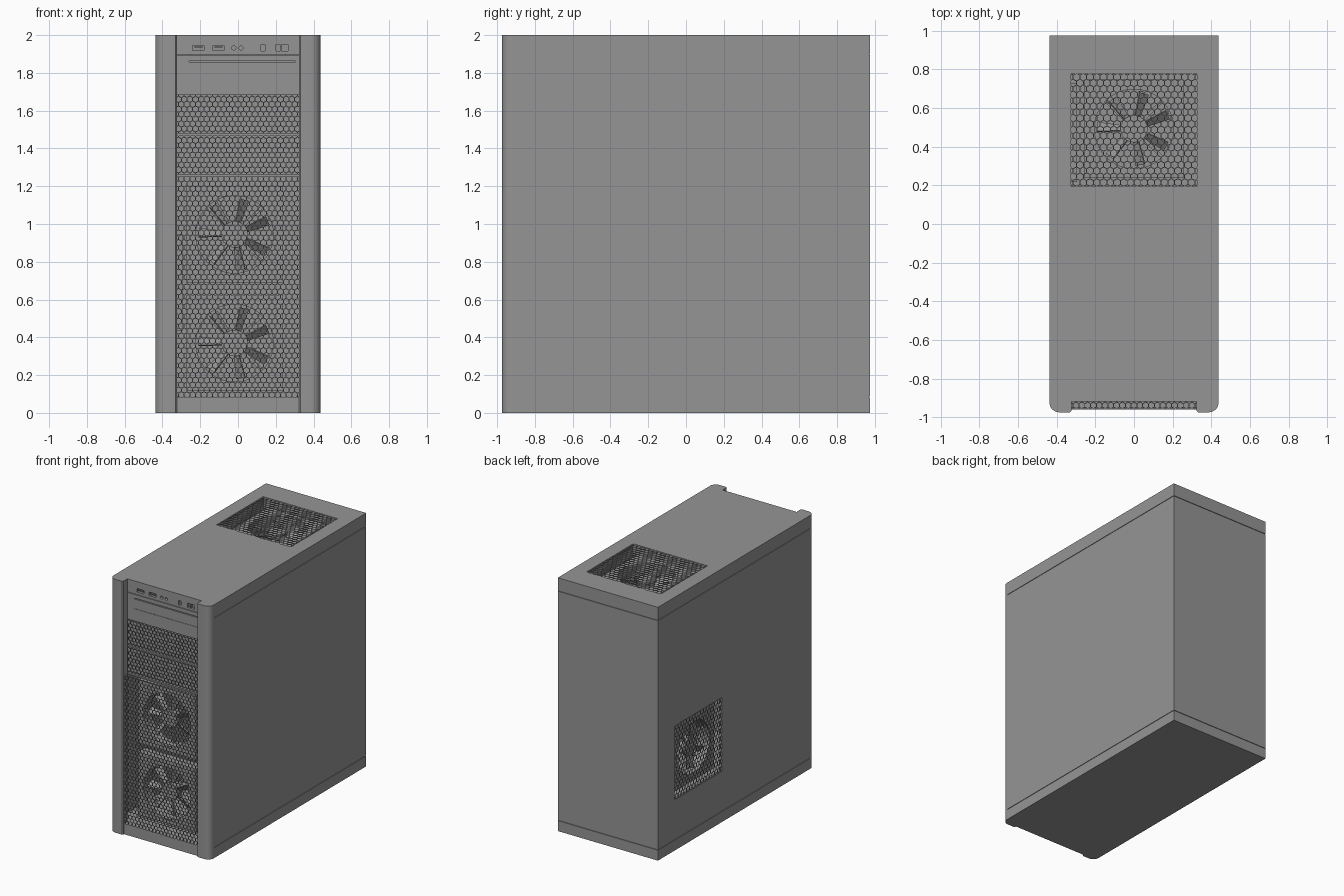
import bpy, bmesh, math
from mathutils import Matrix, Vector

if "Cube" in bpy.data.objects:
    bpy.data.objects.remove(bpy.data.objects["Cube"])

X, Y = 0.4375, 0.975        # half width and half depth of the case
IN = 0.323                  # half width of the recessed front
FRONT_Y = -0.918
R90 = math.pi / 2
FACE_FRONT, FACE_LEFT, FACE_TOP = (R90, 0, 0), (R90, 0, -R90), (0, 0, 0)

dark = bpy.data.materials.new("dark_grey")
dark.diffuse_color = (0.30, 0.30, 0.30, 1)
dark.use_nodes = True
dark.node_tree.nodes["Principled BSDF"].inputs["Base Color"].default_value = dark.diffuse_color


def finish(name, bm, loc=(0, 0, 0), rot=(0, 0, 0), smooth=False):
    bmesh.ops.recalc_face_normals(bm, faces=bm.faces)
    me = bpy.data.meshes.new(name)
    bm.to_mesh(me)
    bm.free()
    me.materials.append(dark)
    ob = bpy.data.objects.new(name, me)
    bpy.context.collection.objects.link(ob)
    ob.location, ob.rotation_euler = loc, rot
    if smooth:
        bpy.context.view_layer.objects.active = ob
        ob.select_set(True)
        bpy.ops.object.shade_smooth_by_angle()
        ob.select_set(False)
    return ob


def add_box(bm, x0, x1, y0, y1, z0, z1, m=Matrix()):
    s = Matrix.Diagonal((x1 - x0, y1 - y0, z1 - z0, 1))
    t = Matrix.Translation(((x0 + x1) / 2, (y0 + y1) / 2, (z0 + z1) / 2))
    bmesh.ops.create_cube(bm, size=1, matrix=m @ t @ s)


def box(name, *ext):
    bm = bmesh.new()
    add_box(bm, *ext)
    return finish(name, bm)


def prism(name, pts, z0, z1, smooth=False):
    bm = bmesh.new()
    f = bm.faces.new([bm.verts.new((x, y, z0)) for x, y in pts])
    ext = bmesh.ops.extrude_face_region(bm, geom=[f], use_keep_orig=True)
    vs = [v for v in ext["geom"] if isinstance(v, bmesh.types.BMVert)]
    bmesh.ops.translate(bm, verts=vs, vec=(0, 0, z1 - z0))
    return finish(name, bm, smooth=smooth)


def cut(ob, cutter):
    mod = ob.modifiers.new("cut", "BOOLEAN")
    mod.operation, mod.object, mod.solver = "DIFFERENCE", cutter, "EXACT"
    cutter.hide_render = True
    cutter.hide_set(True)


def u_wall(name, inset, thick, z0, z1):
    a, b = X - inset, X - inset - thick
    c, d = Y - inset, Y - inset - thick
    f = FRONT_Y
    return prism(name, [(-a, f), (-a, c), (a, c), (a, f), (b, f), (b, d), (-b, d), (-b, f)], z0, z1)


def hex_mesh(name, w, h, pitch, loc, rot, wall=0.005, depth=0.004):
    """Sheet of hexagonal holes, w by h, trimmed to a rectangle."""
    bm = bmesh.new()
    r, step = pitch / math.sqrt(3), pitch * math.sqrt(3) / 2
    k = 1 - wall / pitch
    dirs = [(math.cos(R90 + i * math.pi / 3), math.sin(R90 + i * math.pi / 3)) for i in range(6)]
    nr, nc = int(h / 2 / step) + 2, int(w / 2 / pitch) + 2
    for j in range(-nr, nr + 1):
        for i in range(-nc, nc + 1):
            cx, cy = (i + 0.5 * (j % 2)) * pitch, j * step
            o = [bm.verts.new((cx + r * a, cy + r * b, 0)) for a, b in dirs]
            n = [bm.verts.new((cx + r * k * a, cy + r * k * b, 0)) for a, b in dirs]
            for q in range(6):
                p = (q + 1) % 6
                bm.faces.new((o[q], o[p], n[p], n[q]))
    bmesh.ops.remove_doubles(bm, verts=bm.verts, dist=pitch * 0.01)
    for no, d in (((1, 0, 0), w), ((-1, 0, 0), w), ((0, 1, 0), h), ((0, -1, 0), h)):
        bmesh.ops.bisect_plane(bm, geom=bm.verts[:] + bm.edges[:] + bm.faces[:], dist=1e-6,
                               plane_co=Vector(no) * d / 2, plane_no=no, clear_outer=True)
    ob = finish(name, bm, loc, rot)
    mod = ob.modifiers.new("thickness", "SOLIDIFY")
    mod.thickness, mod.offset = depth, 0
    return ob


def fan(name, loc, rot, half=0.255, r=0.205, depth=0.10):
    """Square frame with a round opening, hub, struts and seven pitched blades."""
    bm = bmesh.new()
    rows = []
    n = 48
    for i in range(n):
        c, s = math.cos(2 * math.pi * i / n), math.sin(2 * math.pi * i / n)
        k = half / max(abs(c), abs(s))
        rows.append([bm.verts.new(p) for p in ((c * r, s * r, 0), (c * k, s * k, 0),
                                               (c * k, s * k, -depth), (c * r, s * r, -depth))])
    for i in range(n):
        a, b = rows[i], rows[(i + 1) % n]
        for q in range(4):
            p = (q + 1) % 4
            bm.faces.new((a[q], a[p], b[p], b[q]))
    bmesh.ops.create_cone(bm, cap_ends=True, segments=32, radius1=0.07, radius2=0.07, depth=0.06,
                          matrix=Matrix.Translation((0, 0, -0.06)))
    for i in range(4):
        add_box(bm, 0.05, r + 0.01, -0.008, 0.008, -depth, -depth + 0.012,
                Matrix.Rotation(math.pi / 4 + i * R90, 4, "Z"))
    for i in range(7):
        start = len(bm.verts)
        m = Matrix.Rotation(math.radians(-80 + i * 360 / 7), 4, "Z") @ \
            Matrix.Translation((0, 0, -0.05)) @ Matrix.Rotation(math.radians(38), 4, "X")
        add_box(bm, 0.055, 0.19, -0.03, 0.03, -0.004, 0.004)
        bm.verts.ensure_lookup_table()
        for v in bm.verts[start:]:
            if v.co.x < 0.1:
                v.co.y *= 0.55
            v.co = m @ v.co
    return finish(name, bm, loc, rot, smooth=True)


# Side and back walls: outer panels over an inset liner that shows as the seam lines
outer = u_wall("side_and_back_panels", 0, 0.015, 0.086, 1.894)
liner = u_wall("inner_liner", 0.006, 0.02, 0.05, 1.93)
side_hole = box("side_window_cutter", -0.6, -0.3, 0.175, 0.77, 0.40, 0.985)
cut(outer, side_hole)
cut(liner, side_hole)

# Bottom and top caps
box("base_cap", -X, X, FRONT_Y, Y, 0, 0.082)
top = box("top_cap", -X, X, FRONT_Y, Y, 1.898, 2)

# Cutters: top vent and the front ports
bm = bmesh.new()
add_box(bm, -0.325, 0.325, 0.195, 0.78, 1.8, 2.1)
ports = [(-0.21, 0.06, 0.028), (-0.103, 0.06, 0.028), (0.132, 0.022, 0.034), (0.212, 0.022, 0.034), (0.248, 0.034, 0.034)]
for x, w, h in ports:
    add_box(bm, x - w / 2, x + w / 2, FRONT_Y - 0.05, FRONT_Y + 0.02, 1.932 - h / 2, 1.932 + h / 2)
for x in (-0.022, 0.016):
    bmesh.ops.create_cone(bm, cap_ends=True, segments=20, radius1=0.011, radius2=0.011, depth=0.06,
                          matrix=Matrix.Translation((x, FRONT_Y, 1.932)) @ Matrix.Rotation(R90, 4, "X"))
cut(top, finish("top_cap_cutter", bm))
for i, (x, w, h) in enumerate(ports[:2]):
    box(f"usb_tongue_{i + 1}", x - w * 0.35, x + w * 0.35, FRONT_Y + 0.002, FRONT_Y + 0.025, 1.932, 1.939)

# Front columns with a rounded outer corner
for side, tag in ((-1, "left"), (1, "right")):
    rad = 0.05
    arc = [(X - rad + rad * math.cos(a), -Y + rad - rad * math.sin(a))
           for a in (R90 * i / 8 for i in range(9))]
    pts = [(IN, FRONT_Y + 0.001), (X, FRONT_Y + 0.001)] + arc + [(IN + 0.008, -Y), (IN, -Y + 0.008)]
    prism(f"front_column_{tag}", [(side * x, y) for x, y in pts], 0, 2, smooth=True)

# Front drive cover with two slots, and the lip under the front grille
box("front_lip", -IN, IN, -0.96, FRONT_Y + 0.01, 0, 0.082)
cover = box("drive_cover", -IN, IN, FRONT_Y, FRONT_Y + 0.03, 1.685, 1.894)
bm = bmesh.new()
add_box(bm, -0.26, 0.305, FRONT_Y - 0.05, FRONT_Y + 0.015, 1.857, 1.864)
add_box(bm, -0.26, 0.305, FRONT_Y - 0.05, FRONT_Y + 0.003, 1.780, 1.782)
cut(cover, finish("drive_slot_cutter", bm))

# Drive bay grilles with a backing plate and divider bars
for i, z in enumerate((1.582, 1.365)):
    hex_mesh(f"bay_grille_{i + 1}", 2 * IN, 0.205, 0.030, (0, FRONT_Y + 0.003, z), FACE_FRONT)
    box(f"bay_bar_{i + 1}", -IN, IN, FRONT_Y, FRONT_Y + 0.03, z - 0.115, z - 0.103)
box("bay_backing", -IN - 0.02, IN + 0.02, FRONT_Y + 0.03, FRONT_Y + 0.04, 1.25, 1.70)

# Large front grille standing forward of the bays, closed on top by a narrow strip
hex_mesh("front_grille", 2 * IN, 1.17, 0.030, (0, -0.958, 0.667), FACE_FRONT)
hex_mesh("front_grille_top", 2 * IN, 0.042, 0.030, (0, -0.939, 1.25), FACE_TOP)

# Top and side grilles
hex_mesh("top_grille", 0.65, 0.585, 0.035, (0, 0.4875, 1.996), FACE_TOP)
hex_mesh("side_grille", 0.595, 0.585, 0.035, (-X + 0.004, 0.4725, 0.6925), FACE_LEFT)

# Fans
fan("front_fan_upper", (-0.018, -0.86, 0.945), FACE_FRONT)
fan("front_fan_lower", (-0.018, -0.86, 0.37), FACE_FRONT)
fan("top_fan", (0, 0.4925, 1.95), FACE_TOP)
fan("side_fan", (-0.395, 0.4725, 0.6925), FACE_LEFT)
